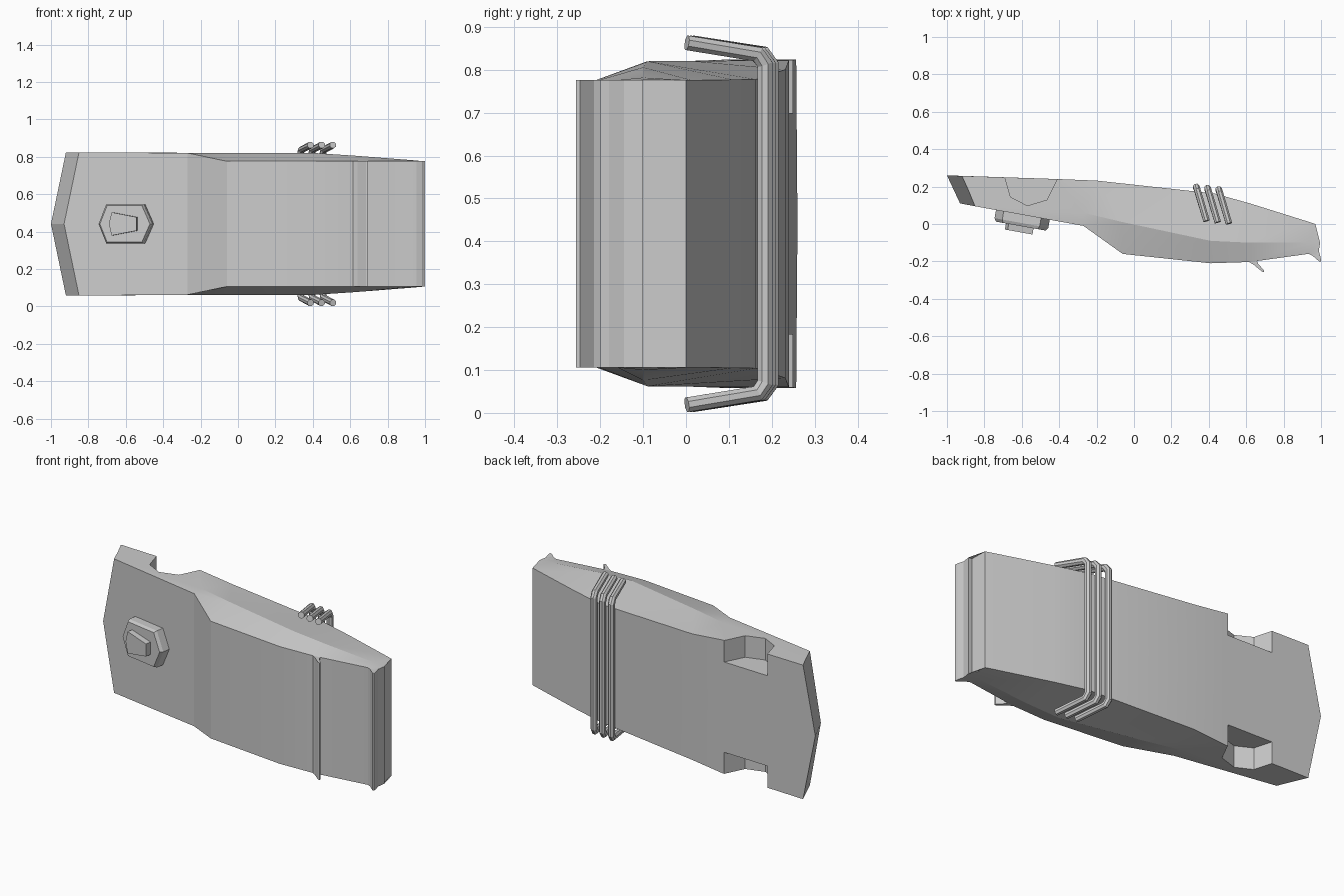
import bpy, bmesh, math
from mathutils import Vector, Matrix

if "Cube" in bpy.data.objects:
    bpy.data.objects.remove(bpy.data.objects["Cube"])

CZ = 0.441  # height of the mirror plane


def make(name, verts, faces, angle=None):
    bm = bmesh.new()
    vs = [bm.verts.new(v) for v in verts]
    for f in faces:
        bm.faces.new([vs[i] for i in f])
    bmesh.ops.recalc_face_normals(bm, faces=bm.faces)
    me = bpy.data.meshes.new(name)
    bm.to_mesh(me)
    bm.free()
    ob = bpy.data.objects.new(name, me)
    bpy.context.collection.objects.link(ob)
    if angle:
        bpy.ops.object.select_all(action='DESELECT')
        ob.select_set(True)
        bpy.context.view_layer.objects.active = ob
        bpy.ops.object.shade_smooth_by_angle(angle=math.radians(angle))
    return ob


def loft(name, rings, angle=None, split_caps=False):
    n = len(rings[0])
    verts = [v for r in rings for v in r]
    faces = [(k*n + i, k*n + (i+1) % n, (k+1)*n + (i+1) % n, (k+1)*n + i)
             for k in range(len(rings)-1) for i in range(n)]
    for base in (0, (len(rings)-1)*n):
        if split_caps:
            h = n // 2
            faces.append([base + i for i in range(h+1)])
            faces.append([base + i % n for i in range(h, n+1)])
        else:
            faces.append([base + i for i in range(n)])
    return make(name, verts, faces, angle)


def prism(name, profile, z0, z1):
    return loft(name, [[(x, y, z) for x, y in profile] for z in (z0, z1)])


# Body: (x, y, half width) of front edge, side ridge and back edge per station
stations = [
    ((-.85, .095, .383), (-.885, .18, .383), (-.92, .257, .383)),
    ((-.27, -.01, .379), (-.27, .06, .38), (-.40, .24, .381)),
    ((-.06, -.16, .335), (-.06, .01, .38), (-.20, .232, .36)),
    ((.41, -.21, .335), (.41, -.09, .379), (.43, .163, .337)),
    ((.62, -.203, .335), (.62, -.10, .365), (.62, .11, .336)),
    ((.93, -.16, .335), (.93, -.10, .341), (.93, .013, .335)),
    ((.975, -.165, .335), (.995, -.10, .335), (.97, 0, .335)),
]
rings = []
for k, (f, r, b) in enumerate(stations):
    fc, bc = (f[0], f[1]), (b[0], b[1])
    if k == 0:  # pointed nose
        fc, bc = (-.93, .11), (-1, .26)
    up = [(x, y, CZ + w) for x, y, w in (f, r, b)]
    down = [(x, y, CZ - w) for x, y, w in (b, r, f)]
    rings.append([(*fc, CZ)] + up + [(*bc, CZ)] + down)
body = loft("body", rings, 15, split_caps=True)

# Wheel pockets cut into both sides, open at the back
pocket = [(-.69, .40), (-.69, .25), (-.66, .145), (-.57, .098),
          (-.465, .13), (-.41, .24), (-.41, .40)]
for s in (-1, 1):
    cutter = prism("pocket_cutter", pocket, CZ + s*.258, CZ + s*.6)
    cutter.hide_render = True
    mod = body.modifiers.new("pocket", 'BOOLEAN')
    mod.operation, mod.solver, mod.object = 'DIFFERENCE', 'EXACT', cutter
    bpy.context.view_layer.objects.active = body
    bpy.ops.object.modifier_apply(modifier=mod.name)
    bpy.data.objects.remove(cutter)

# Front fin and tail lip, running the full height of the front face
prism("front_fin", [(.61, -.20), (.64, -.218), (.685, -.255), (.695, -.256),
                    (.695, -.247), (.665, -.215), (.655, -.19)],
      CZ - .335, CZ + .335)
prism("tail_lip", [(.93, -.158), (.955, -.17), (.99, -.2), (1, -.2),
                   (.998, -.18), (.988, -.145), (.995, -.10), (.96, -.10)],
      CZ - .335, CZ + .335)

# Front pod: hexagonal housing with a small raised block, tilted with the panel
d = Vector((1, -.18, 0)).normalized()
out = Vector((-.18, -1, 0)).normalized()
origin = Vector((-.59, .049, 0))


def plate(outline, depth, scale=1.0):
    return [origin + d*((u + .0)*scale) + out*depth + Vector((0, 0, CZ + w*scale))
            for u, w in outline]


hexagon = [(-.15, 0), (-.108, .105), (.095, .105), (.142, 0), (.095, -.105), (-.108, -.105)]
loft("pod_housing", [plate(hexagon, -.02), plate(hexagon, .045), plate(hexagon, .062, .93)])
block = [(-.085, 0), (-.07, .062), (.065, .036), (.065, -.036), (-.07, -.062)]
loft("pod_block", [plate(block, .05), plate(block, .095)])

# Three bent bars wrapped around the back
R, SIDES = .0185, 8
for i in range(3):
    half = [(.055, .004, .422), (.006, .168, .396), (0, .186, .372)]
    path = half + [(x, y, -z) for x, y, z in reversed(half)]
    pts = [Vector((.333 + .06*i + x, y + .012 - .007*i, CZ + z)) for x, y, z in path]
    bar = []
    for k, p in enumerate(pts):
        a = (p - pts[k-1]).normalized() if k else None
        b = (pts[k+1] - p).normalized() if k < len(pts)-1 else None
        t = ((a or b) + (b or a)).normalized()
        stretch = 1 / t.dot(a or b)
        u = Vector((1, 0, 0))
        u = (u - t*u.dot(t)).normalized()
        v = t.cross(u)
        bar.append([p + R*(u*math.cos(q) + v*stretch*math.sin(q))
                    for q in (2*math.pi*(j + .5)/SIDES for j in range(SIDES))])
    loft(f"wrap_bar_{i+1}", bar)
